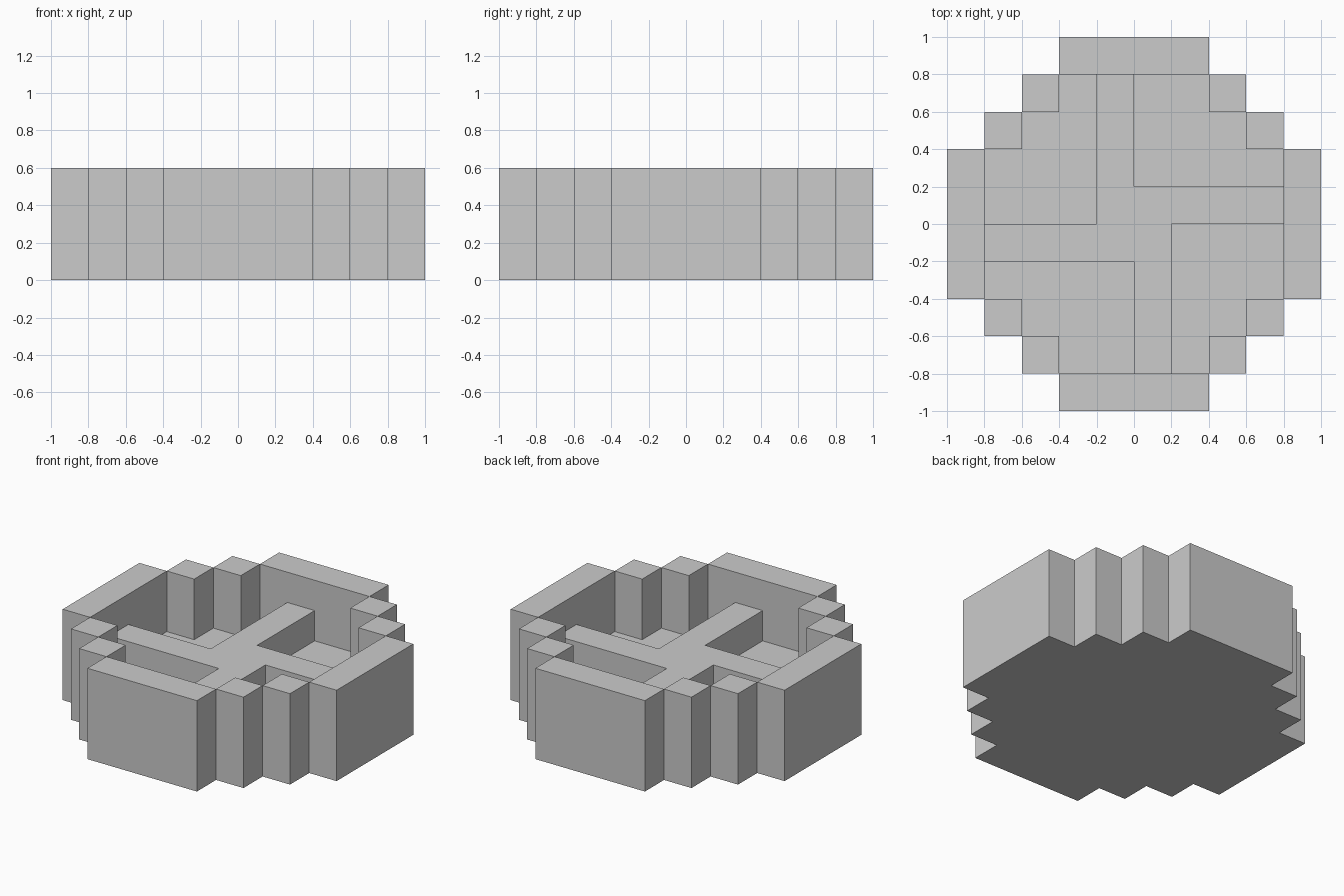
import bpy
import bmesh

cube = bpy.data.objects.get("Cube")
if cube:
    bpy.data.objects.remove(cube, do_unlink=True)

U = 0.2                              # module size of the stepped plan
FLOOR, DIVIDER, RIM = U, 2 * U, 3 * U

grey = bpy.data.materials.new("plain grey")
grey.use_nodes = True
grey.diffuse_color = (0.6, 0.6, 0.6, 1)
grey.node_tree.nodes["Principled BSDF"].inputs["Base Color"].default_value = (0.6, 0.6, 0.6, 1)


def turned(points, times):
    """Quarter-turn plan points about the centre."""
    for _ in range(times):
        points = [(-y, x) for x, y in points]
    return points


def ring(quarter):
    """Repeat a quarter outline four times into a closed outline."""
    return [p for t in range(4) for p in turned(quarter, t)]


def cap(bm, outline, z, up=True):
    verts = [bm.verts.new((x * U, y * U, z)) for x, y in outline]
    bm.faces.new(verts if up else verts[::-1])


def wall(bm, outline, z0, z1, outward=True):
    for (ax, ay), (bx, by) in zip(outline, outline[1:] + outline[:1]):
        corners = [(ax, ay, z0), (bx, by, z0), (bx, by, z1), (ax, ay, z1)]
        verts = [bm.verts.new((x * U, y * U, z)) for x, y, z in corners]
        bm.faces.new(verts if outward else verts[::-1])


def finish(bm, name):
    bmesh.ops.remove_doubles(bm, verts=bm.verts, dist=0.0001)
    mesh = bpy.data.meshes.new(name)
    bm.to_mesh(mesh)
    bm.free()
    mesh.materials.append(grey)
    obj = bpy.data.objects.new(name, mesh)
    bpy.context.collection.objects.link(obj)


# Stepped basin: outer shell, inner walls, floor and underside
outer = ring([(5, -2), (5, 2), (4, 2), (4, 3), (3, 3), (3, 4), (2, 4)])
inner = ring([(4, -2), (4, 2), (3, 2), (3, 3), (2, 3)])
bm = bmesh.new()
cap(bm, outer, 0, up=False)
wall(bm, outer, 0, RIM)
wall(bm, inner, FLOOR, RIM, outward=False)
cap(bm, inner, FLOOR)

# Rim tops: one long wall and two corner posts per side
for x0, y0, x1, y1 in [(4, -2, 5, 2), (3, 2, 4, 3), (2, 3, 3, 4)]:
    rect = [(x0, y0), (x1, y0), (x1, y1), (x0, y1)]
    for t in range(4):
        cap(bm, turned(rect, t), RIM)
finish(bm, "stepped_basin")

# Pinwheel divider: four offset arms splitting the basin into pockets
arms = ring([(4, 0), (4, 1), (0, 1)])
bm = bmesh.new()
wall(bm, arms, FLOOR, DIVIDER)
cap(bm, arms, DIVIDER)
finish(bm, "pinwheel_divider")
